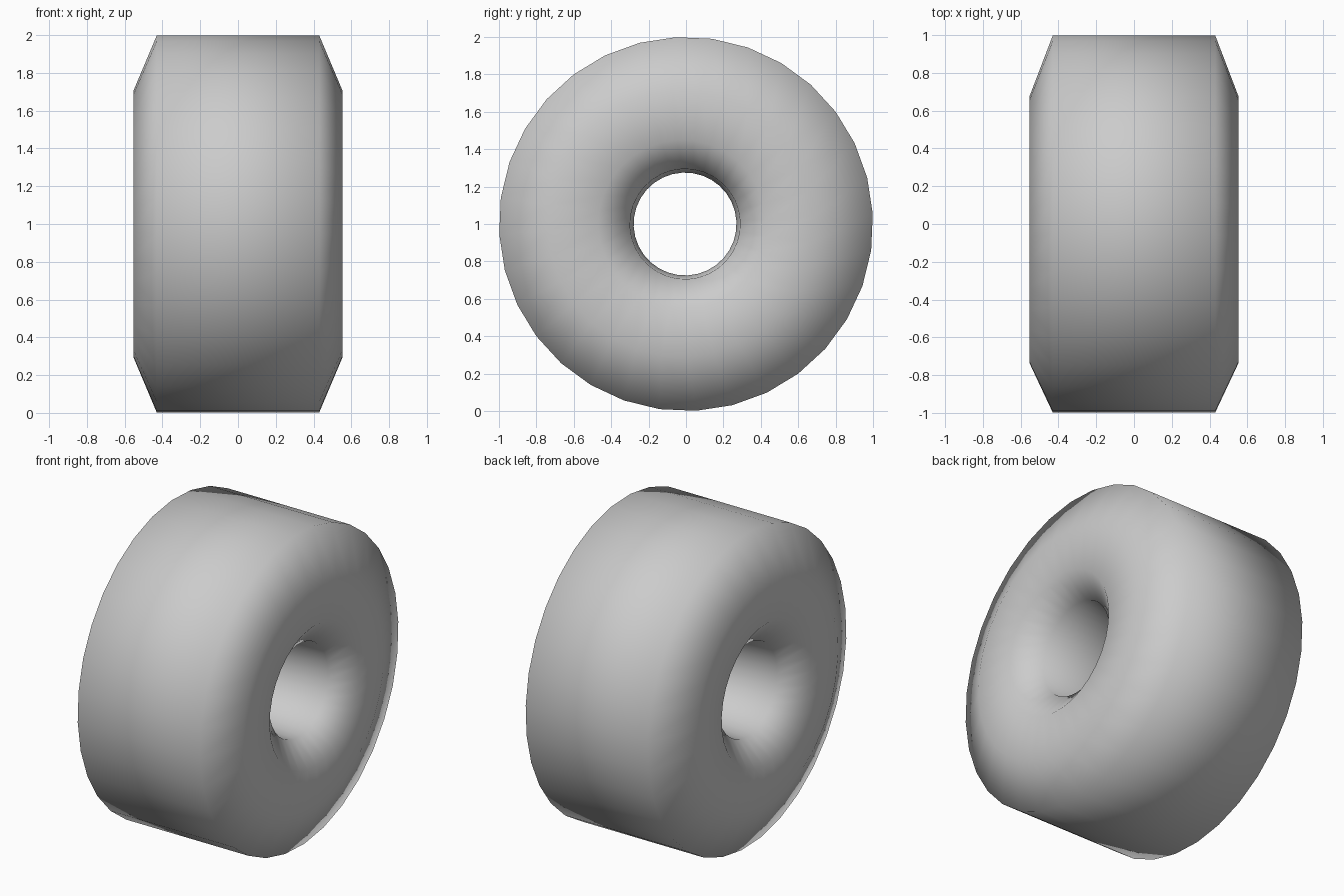
import bpy, bmesh, math

if "Cube" in bpy.data.objects:
    bpy.data.objects.remove(bpy.data.objects["Cube"])

SIDES = 32
PHASE = math.radians(8.13)

# Half cross-section: (x, radius, sideways shift of the ring)
half = [(0.43, 1.0, 0), (0.552, 0.71, -0.03), (0.552, 0.45, -0.02), (0.43, 0.295, -0.005)]
profile = half + [(0.0, 0.275, -0.005)] + [(-x, r, s) for x, r, s in reversed(half)]

# Tyre body: closed cross-section swept around the x axis
bm = bmesh.new()
rings = []
for x, r, shift in profile:
    ring = []
    for i in range(SIDES):
        a = PHASE + math.tau * i / SIDES
        ring.append(bm.verts.new((x, r * -math.cos(a) + shift, 1 + r * math.sin(a))))
    rings.append(ring)
for k, ring in enumerate(rings):
    nxt = rings[(k + 1) % len(rings)]
    for i in range(SIDES):
        j = (i + 1) % SIDES
        bm.faces.new((ring[i], ring[j], nxt[j], nxt[i]))
bmesh.ops.recalc_face_normals(bm, faces=bm.faces)
for f in bm.faces:
    f.smooth = True

mesh = bpy.data.meshes.new("wheel")
bm.to_mesh(mesh)
bm.free()
wheel = bpy.data.objects.new("wheel", mesh)
bpy.context.collection.objects.link(wheel)
